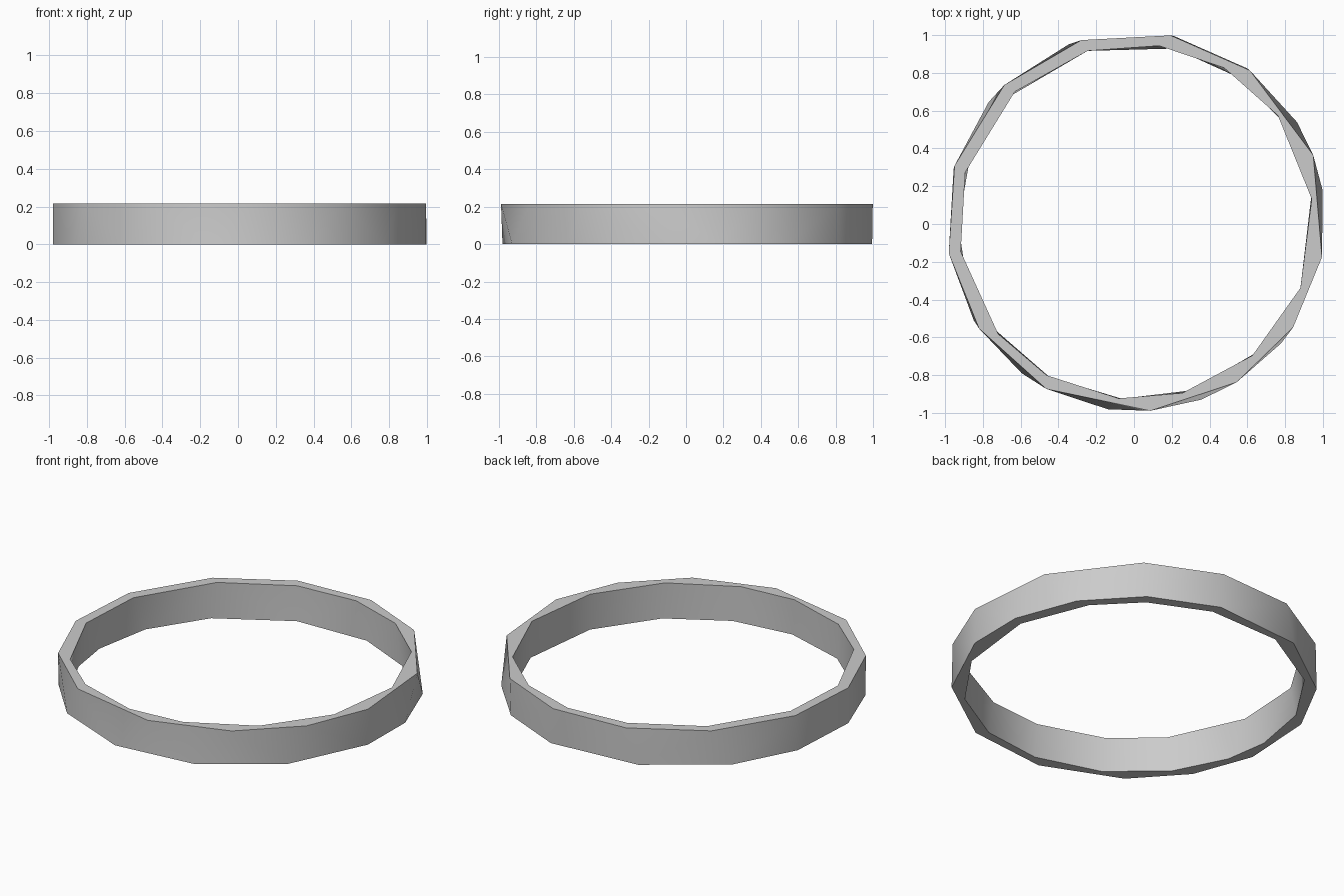
import bpy, bmesh
from math import cos, sin, radians
from mathutils import Vector

cube = bpy.data.objects.get("Cube")
if cube:
    bpy.data.objects.remove(cube)

HEIGHT = 0.215
OUTER, INNER = 1.004, 0.94
CENTRE = Vector((0.009, 0.012))

# Uneven corner angles of the four rims, in degrees
outer_top = [-171, -146, -118, -85, -57, -33, -10, 21, 53, 79, 106, 133, 162]
outer_low = [-171, -149, -127, -98, -69, -39, -10, 10, 32, 54, 78, 110, 140, 163]
inner_top = [-171, -141, -120, -95, -74, -48, -21, 8, 37, 60, 82, 105, 132, 163]
inner_low = [-164, -143, -119, -94, -71, -47, -21, 9, 35, 54, 77, 105, 134, 158, 180]


def make_rim(bm, angles, radius, z):
    """Place corners on a slightly offset circle; return (angle, vertex) pairs."""
    rim = []
    for angle in angles:
        ray = Vector((cos(radians(angle)), sin(radians(angle))))
        point = ray * (radius + CENTRE.dot(ray))
        rim.append((angle, bm.verts.new((point.x, point.y, z))))
    return rim


def zip_rims(bm, first, second):
    """Join two closed rims of different corner counts with triangles."""
    def corner(rim, i):
        turns, k = divmod(i, len(rim))
        return rim[k][0] + 360 * turns, rim[k][1]

    i = j = 0
    while i < len(first) or j < len(second):
        a, va = corner(first, i)
        b, vb = corner(second, j)
        next_a, wa = corner(first, i + 1)
        next_b, wb = corner(second, j + 1)
        step_first = j == len(second) or (i < len(first) and next_a - b < next_b - a)
        if step_first:
            bm.faces.new((va, wa, vb))
            i += 1
        else:
            bm.faces.new((va, wb, vb))
            j += 1


# Ring band: outer wall, inner wall, top face and bottom face
bm = bmesh.new()
top_out = make_rim(bm, outer_top, OUTER, HEIGHT)
low_out = make_rim(bm, outer_low, OUTER, 0)
top_in = make_rim(bm, inner_top, INNER, HEIGHT)
low_in = make_rim(bm, inner_low, INNER, 0)
for pair in ((low_out, top_out), (top_out, top_in), (top_in, low_in), (low_in, low_out)):
    zip_rims(bm, *pair)
bmesh.ops.recalc_face_normals(bm, faces=bm.faces)

mesh = bpy.data.meshes.new("ring_band")
bm.to_mesh(mesh)
bm.free()
ring = bpy.data.objects.new("ring_band", mesh)
bpy.context.collection.objects.link(ring)

# Plain grey finish
grey = bpy.data.materials.new("plain_grey")
grey.use_nodes = True
colour = (0.6, 0.6, 0.6, 1)
grey.diffuse_color = colour
grey.node_tree.nodes["Principled BSDF"].inputs["Base Color"].default_value = colour
mesh.materials.append(grey)

# Soft shading along the walls, crisp rims
bpy.context.view_layer.objects.active = ring
ring.select_set(True)
bpy.ops.object.shade_smooth_by_angle(angle=radians(30))
